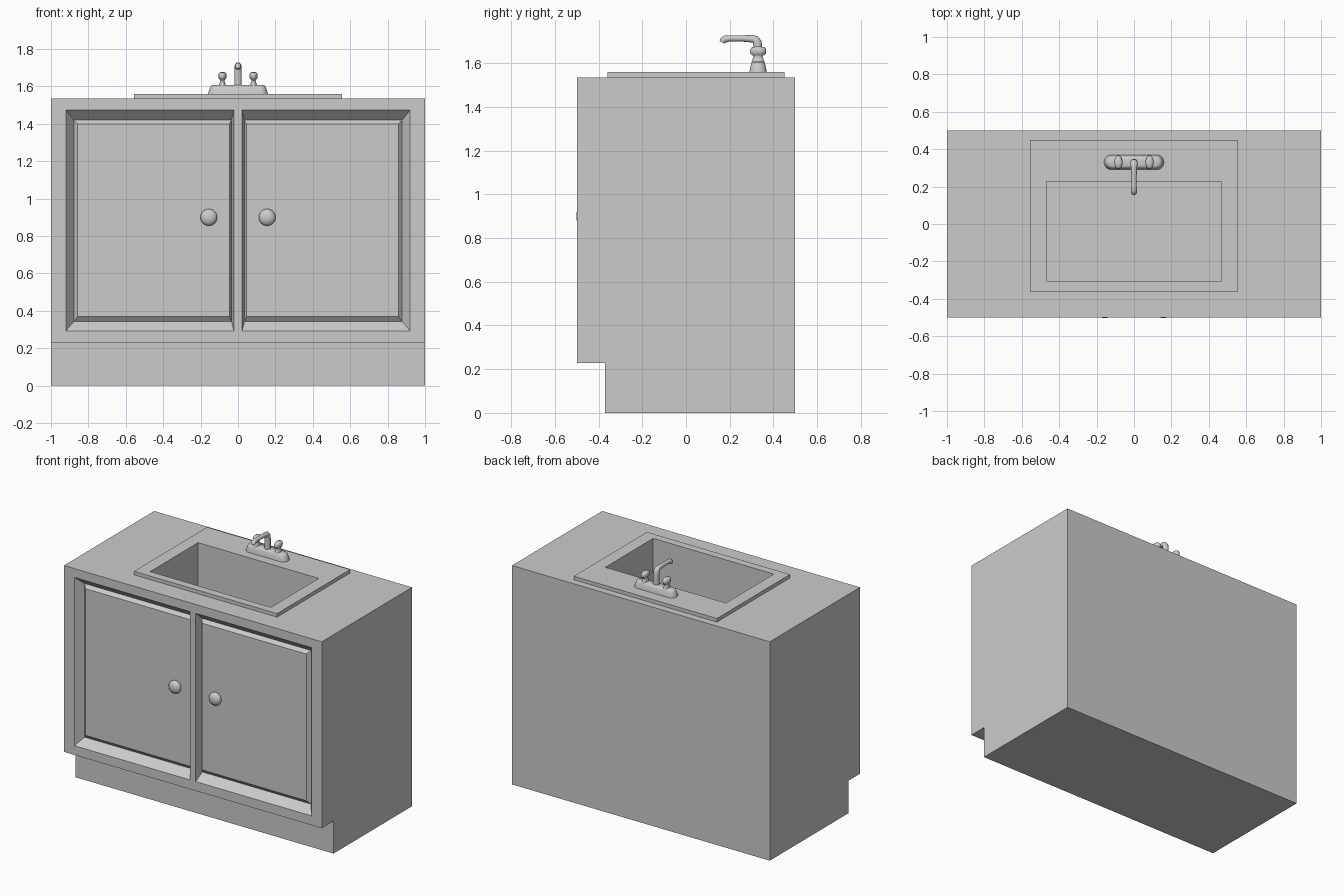
import bpy, bmesh, math
from mathutils import Vector

if "Cube" in bpy.data.objects:
    bpy.data.objects.remove(bpy.data.objects["Cube"])


def loft(name, rings, smooth=False, cap_start=True):
    """Skin a stack of equal-length vertex rings and cap the ends."""
    bm = bmesh.new()
    rows = [[bm.verts.new(p) for p in ring] for ring in rings]
    n = len(rows[0])
    for a, b in zip(rows, rows[1:]):
        for i in range(n):
            j = (i + 1) % n
            bm.faces.new((a[i], a[j], b[j], b[i]))
    if cap_start:
        bm.faces.new(rows[0][::-1])
    bm.faces.new(rows[-1])
    bmesh.ops.recalc_face_normals(bm, faces=bm.faces[:])
    mesh = bpy.data.meshes.new(name)
    bm.to_mesh(mesh)
    bm.free()
    obj = bpy.data.objects.new(name, mesh)
    bpy.context.collection.objects.link(obj)
    if smooth:
        bpy.context.view_layer.objects.active = obj
        bpy.ops.object.select_all(action='DESELECT')
        obj.select_set(True)
        bpy.ops.object.shade_smooth_by_angle(angle=math.radians(50))
    return obj


def rect_xz(x0, x1, z0, z1, y):
    return [(x0, y, z0), (x1, y, z0), (x1, y, z1), (x0, y, z1)]


def rect_xy(x0, x1, y0, y1, z):
    return [(x0, y0, z), (x1, y0, z), (x1, y1, z), (x0, y1, z)]


def ellipse(cx, cy, z, rx, ry, n=24):
    return [(cx + rx * math.cos(2 * math.pi * i / n),
             cy + ry * math.sin(2 * math.pi * i / n), z) for i in range(n)]


def stadium(cy, z, hx, hy, n=24):
    pts = []
    for i in range(n):
        a = 2 * math.pi * (i + 0.5) / n
        shift = math.copysign(hx - hy, math.cos(a))
        pts.append((shift + hy * math.cos(a), cy + hy * math.sin(a), z))
    return pts


def cut(obj, cutter):
    mod = obj.modifiers.new("cut", 'BOOLEAN')
    mod.operation, mod.solver, mod.object = 'DIFFERENCE', 'EXACT', cutter
    bpy.context.view_layer.objects.active = obj
    bpy.ops.object.modifier_apply(modifier=mod.name)
    bpy.data.objects.remove(cutter)


TOP, FRONT = 1.535, -0.5

# Cabinet body with toe kick
side = [(-0.37, 0), (0.5, 0), (0.5, TOP), (FRONT, TOP), (FRONT, 0.228), (-0.37, 0.228)]
cabinet = loft("cabinet", [[(x, y, z) for y, z in side] for x in (-1, 1)])

# Well for the basin
cut(cabinet, loft("basin_cutter", [rect_xy(-0.48, 0.48, -0.315, 0.238, z) for z in (1.16, 1.7)]))

for s, label in ((-1, "left"), (1, "right")):
    # Door recess with sloped edges
    def frame(xi, xo, z0, z1, y):
        x0, x1 = sorted((s * xi, s * xo))
        return rect_xz(x0, x1, z0, z1, y)

    groove, face = FRONT + 0.055, FRONT + 0.033
    k = 0.01 / 0.055
    opening = (0.022, 0.92, 0.293, 1.473)
    inner = (0.035, 0.878, 0.343, 1.42)
    outside = [a + (a - b) * k for a, b in zip(opening, inner)]
    cut(cabinet, loft("recess_cutter", [frame(*outside, FRONT - 0.01),
                                        frame(*inner, groove)]))
    # Raised door panel
    loft(label + "_door", [frame(*inner, groove + 0.005), frame(*inner, groove),
                           frame(0.046, 0.857, 0.37, 1.398, face)])
    # Round door knob
    rings = []
    for i in range(1, 12):
        a = math.pi * i / 12
        ring = ellipse(s * 0.156, 0.9, 0, 0.045 * math.sin(a), 0.045 * math.sin(a))
        rings.append([(x, -0.476 - 0.027 * math.cos(a), z) for x, z, _ in ring])
    loft(label + "_knob", rings, smooth=True)

# Sink: raised rim and basin
RIM = 1.56
loft("sink", [rect_xy(-0.555, 0.555, -0.36, 0.45, TOP),
              rect_xy(-0.555, 0.555, -0.36, 0.45, RIM),
              rect_xy(-0.468, 0.468, -0.305, 0.226, RIM),
              rect_xy(-0.468, 0.468, -0.305, 0.226, 1.18)], cap_start=False)

# Faucet base plate
FY = 0.33
base = [(0.16, 0.04, RIM), (0.157, 0.038, 1.573), (0.148, 0.032, 1.598),
        (0.143, 0.028, 1.605), (0.13, 0.018, 1.608)]
loft("faucet_base", [stadium(FY, z, hx, hy) for hx, hy, z in base], smooth=True)

# Handles: flared neck and oval grip
grip = [(0.019, 0.031, 1.603), (0.015, 0.026, 1.618), (0.011, 0.02, 1.63),
        (0.013, 0.024, 1.636), (0.02, 0.035, 1.643), (0.022, 0.037, 1.655),
        (0.021, 0.035, 1.667), (0.016, 0.028, 1.674), (0.006, 0.01, 1.677)]
for s, label in ((-1, "left"), (1, "right")):
    loft(label + "_handle", [ellipse(s * 0.083, FY, z, rx, ry) for rx, ry, z in grip], smooth=True)

# Spout swept along a bent path: (y, z, radius)
path = [(0.328, 1.6, 0.02), (0.328, 1.68, 0.02), (0.326, 1.697, 0.02), (0.318, 1.708, 0.019),
        (0.305, 1.712, 0.017), (0.25, 1.714, 0.014), (0.2, 1.714, 0.014),
        (0.18, 1.711, 0.016), (0.17, 1.705, 0.016), (0.166, 1.695, 0.013)]
rings = []
for i, (y, z, r) in enumerate(path):
    a, b = path[max(i - 1, 0)], path[min(i + 1, len(path) - 1)]
    t = Vector((0, b[0] - a[0], b[1] - a[1])).normalized()
    side_v = Vector((1, 0, 0))
    up = t.cross(side_v)
    rings.append([Vector((0, y, z)) + r * (math.cos(q) * side_v + math.sin(q) * up)
                  for q in (2 * math.pi * j / 20 for j in range(20))])
loft("spout", rings, smooth=True)
